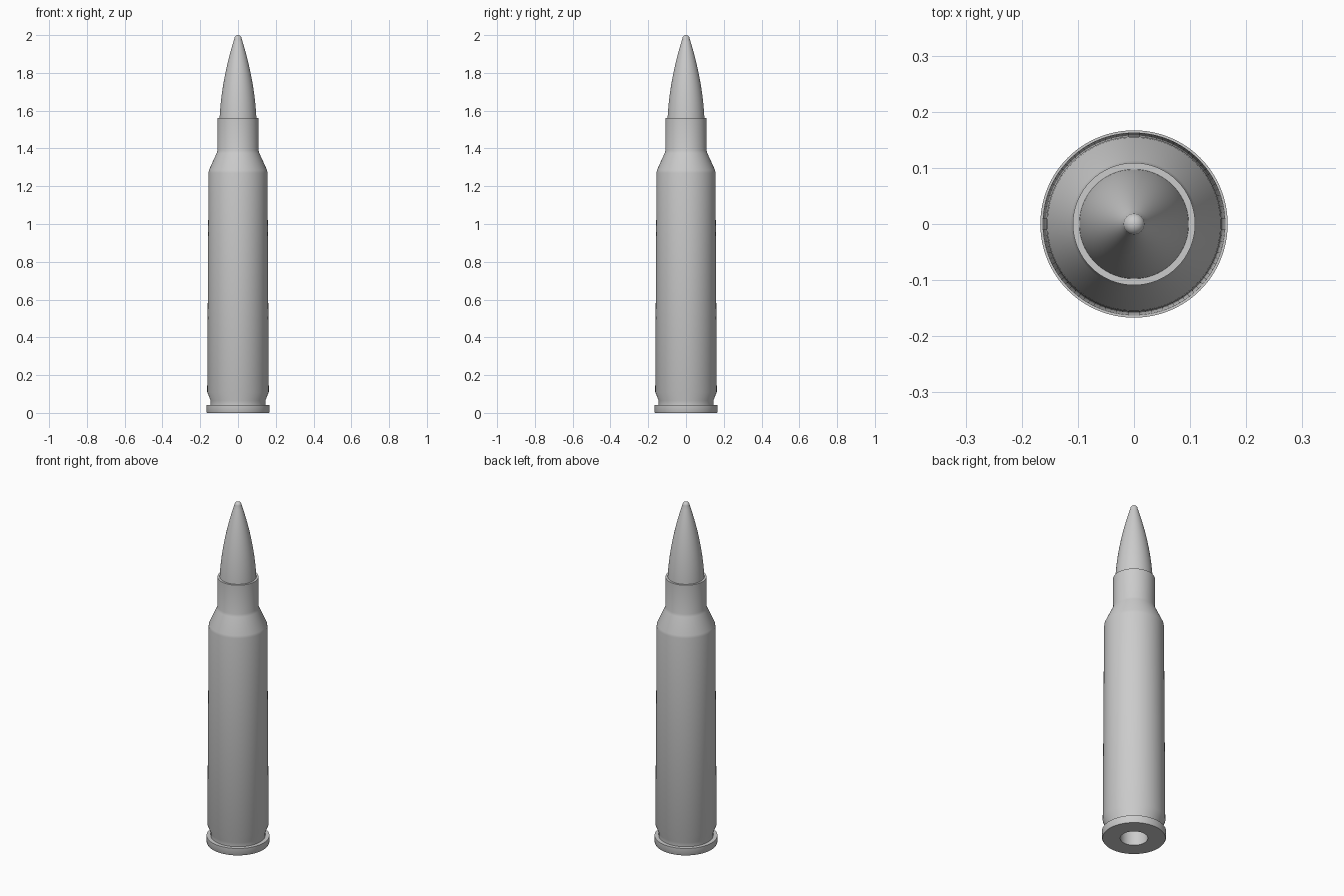
import bpy
import math

if "Cube" in bpy.data.objects:
    bpy.data.objects.remove(bpy.data.objects["Cube"], do_unlink=True)

SEGMENTS = 96

# One grey metal for every part
metal = bpy.data.materials.new("grey metal")
metal.use_nodes = True
grey = (0.6, 0.6, 0.6, 1)
metal.diffuse_color = grey
metal.node_tree.nodes["Principled BSDF"].inputs["Base Color"].default_value = grey


def lathe(name, profile):
    """Spin (radius, height) points round z; zero radius makes a pole."""
    verts, faces, rings = [], [], []
    for radius, z in profile:
        count = SEGMENTS if radius > 0 else 1
        rings.append([len(verts) + i for i in range(count)])
        for i in range(count):
            a = math.tau * i / SEGMENTS
            verts.append((radius * math.cos(a), radius * math.sin(a), z))
    for low, high in zip(rings, rings[1:]):
        for i in range(SEGMENTS):
            j = (i + 1) % SEGMENTS
            if len(low) == 1:
                faces.append((low[0], high[j], high[i]))
            elif len(high) == 1:
                faces.append((low[i], low[j], high[0]))
            else:
                faces.append((low[i], low[j], high[j], high[i]))
    mesh = bpy.data.meshes.new(name)
    mesh.from_pydata(verts, [], faces)
    mesh.materials.append(metal)
    obj = bpy.data.objects.new(name, mesh)
    bpy.context.collection.objects.link(obj)
    bpy.ops.object.select_all(action="DESELECT")
    obj.select_set(True)
    bpy.context.view_layer.objects.active = obj
    bpy.ops.object.shade_smooth_by_angle(angle=math.radians(32))
    return obj


# Case: base recess, rim, groove, tapered body, shoulder, neck and mouth
lathe("case", [
    (0, 0.13), (0.072, 0.13), (0.072, 0),
    (0.164, 0), (0.167, 0.006), (0.167, 0.042),
    (0.145, 0.042), (0.145, 0.065), (0.163, 0.11),
    (0.156, 1.27), (0.154, 1.285),
    (0.113, 1.375), (0.109, 1.39), (0.109, 1.56),
    (0.097, 1.56), (0.097, 1.5),
])

# Pointed tip: curved flank ending in a small round nose
base_z, nose_z, base_r, nose_r = 1.5, 1.982, 0.099, 0.019
flank = []
for i in range(25):
    t = i / 24
    flank.append((base_r - (base_r - nose_r) * t ** 1.9,
                  base_z + (nose_z - base_z) * t))
nose = [(nose_r * math.cos(a), nose_z + 0.018 * math.sin(a))
        for a in (math.pi / 2 * k / 6 for k in range(1, 6))]
lathe("pointed_tip", [(0, base_z)] + flank + nose + [(0, 2.0)])
